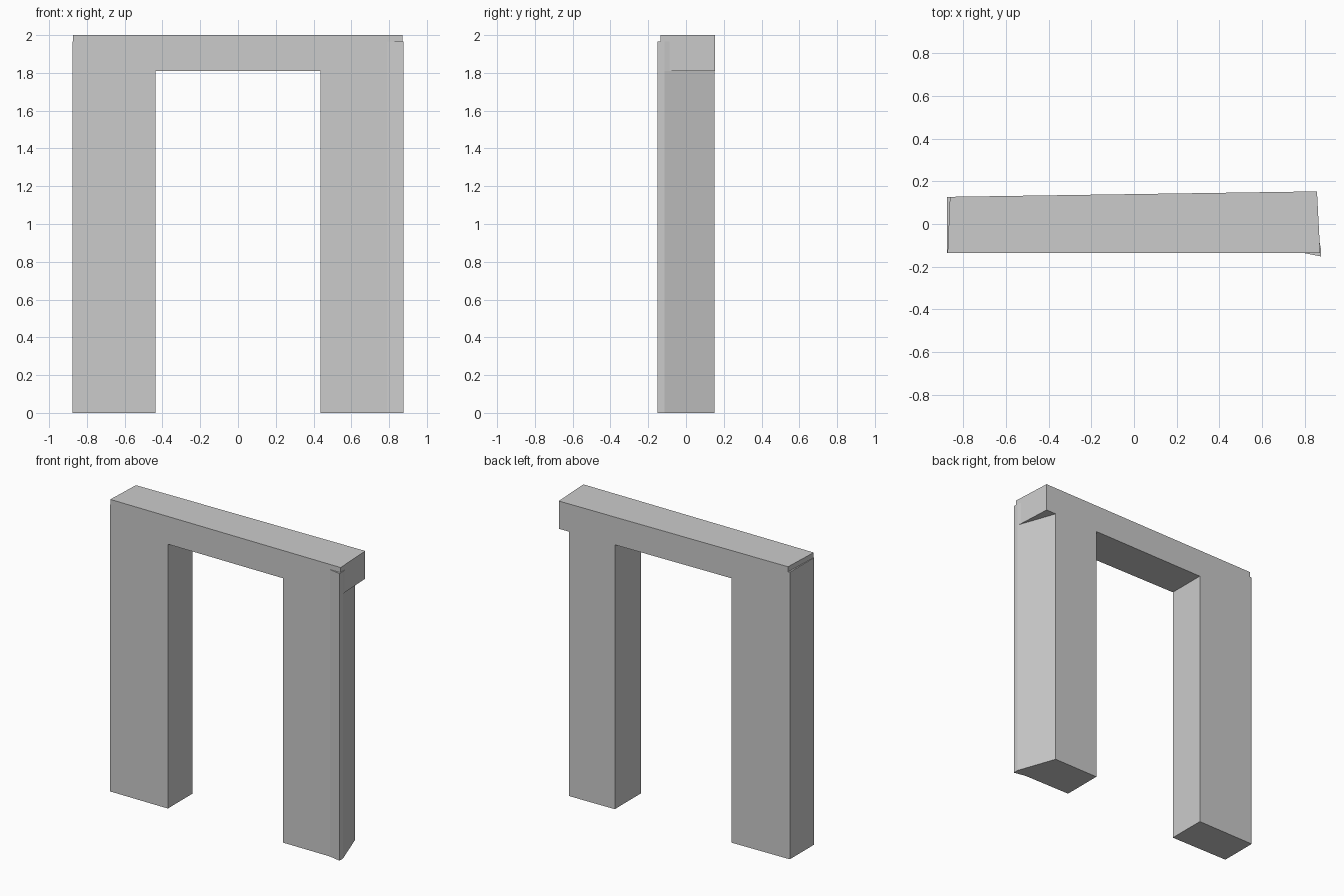
import bpy
import bmesh

cube = bpy.data.objects.get("Cube")
if cube:
    bpy.data.objects.remove(cube, do_unlink=True)

# Plain grey for the whole doorway
grey = bpy.data.materials.new("plain_grey")
grey.use_nodes = True
grey.diffuse_color = (0.6, 0.6, 0.6, 1)
grey.node_tree.nodes["Principled BSDF"].inputs["Base Color"].default_value = (0.6, 0.6, 0.6, 1)

# Shared levels and faces
OPENING_TOP = 1.81
CORNER_TOP = 1.965
TOP = 2.0
FRONT = -0.135
INNER = 0.437


def back(x):
    """Depth of the slightly skewed rear face at x."""
    return 0.14 + 0.0148 * x


def prism(name, outline, bottom, top):
    """Extrude a plan outline between two heights."""
    bm = bmesh.new()
    base = bm.faces.new([bm.verts.new((x, y, bottom)) for x, y in outline])
    extruded = bmesh.ops.extrude_face_region(bm, geom=[base])
    verts = [v for v in extruded["geom"] if isinstance(v, bmesh.types.BMVert)]
    bmesh.ops.translate(bm, verts=verts, vec=(0, 0, top - bottom))
    bmesh.ops.recalc_face_normals(bm, faces=bm.faces)
    mesh = bpy.data.meshes.new(name)
    bm.to_mesh(mesh)
    bm.free()
    mesh.materials.append(grey)
    obj = bpy.data.objects.new(name, mesh)
    bpy.context.collection.objects.link(obj)
    return obj


# Lintel with slanted ends
prism("lintel", [(-0.873, FRONT), (0.872, FRONT), (0.857, back(0.857)), (-0.862, back(-0.862))],
      OPENING_TOP, TOP)

# Right-hand-side (-x) pillar and the sliver that rises beside the lintel
prism("right_pillar", [(-0.875, FRONT), (-INNER, FRONT), (-INNER, back(-INNER)),
                       (-0.862, back(-0.862)), (-0.875, 0.126)], 0, OPENING_TOP)
prism("right_pillar_edge", [(-0.875, FRONT), (-0.873, FRONT), (-0.862, back(-0.862)),
                            (-0.875, 0.126)], OPENING_TOP, CORNER_TOP)

# Left-hand-side (+x) pillar, tapered toward the back with a proud front corner
corner = [(0.79, FRONT), (0.875, -0.152), (0.875, -0.115)]
prism("left_pillar", [(INNER, FRONT)] + corner + [(0.78, back(0.78)), (INNER, back(INNER))],
      0, OPENING_TOP)
prism("left_pillar_corner", corner + [(0.868, -0.08), (0.865, FRONT)], OPENING_TOP, CORNER_TOP)
